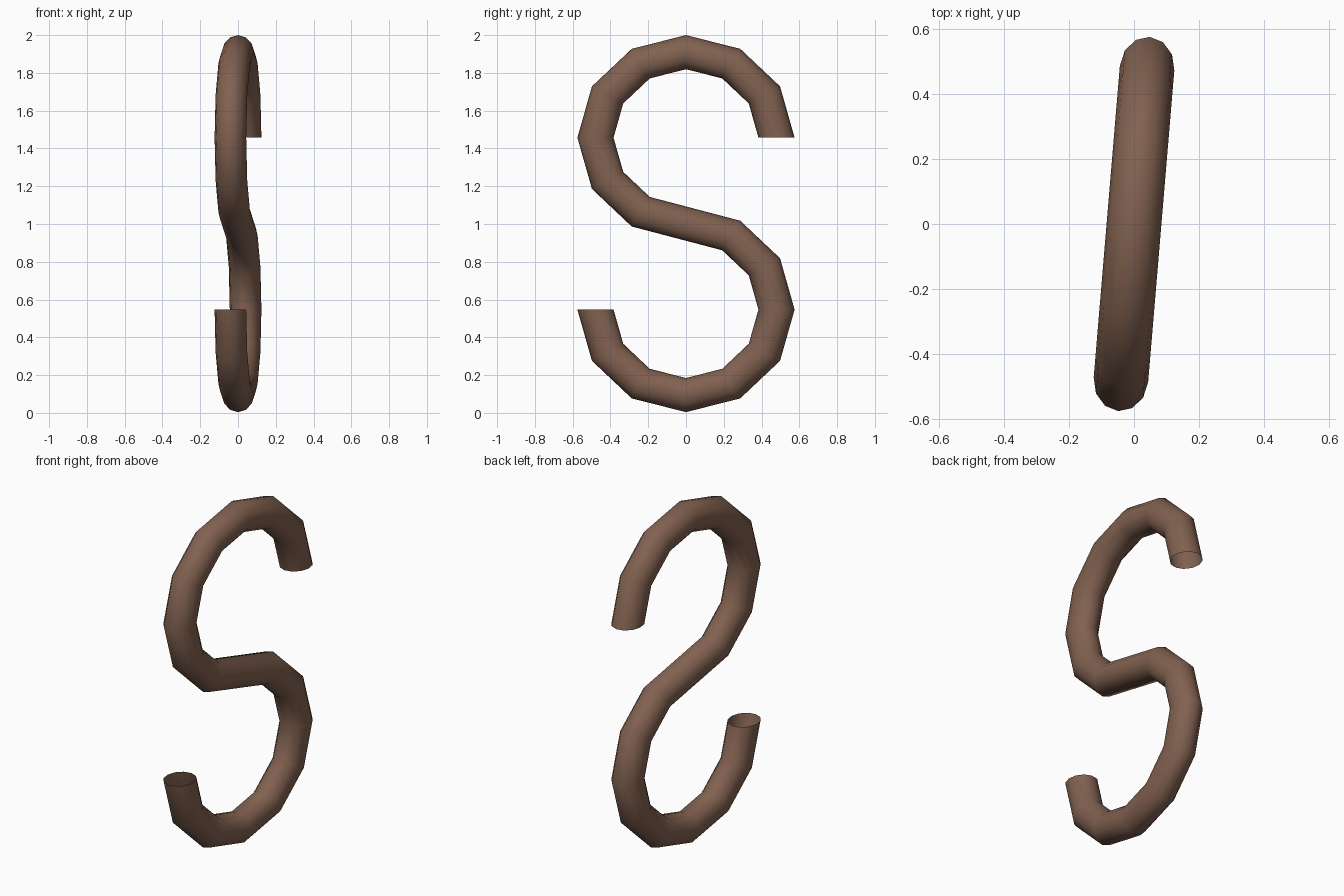
import bpy, bmesh
from math import sin, cos, radians, pi
from mathutils import Matrix

if "Cube" in bpy.data.objects:
    bpy.data.objects.remove(bpy.data.objects["Cube"])

SIDES = 12            # sides of the tube
MAJOR, MINOR = 0.481, 0.096
FLAT_X, FLAT_Z = 0.875, 0.941   # slight squash of the round bends


def ring(bm, centre_z, degrees, side):
    """One radial cross-section of a bend; side flips it for the opposite bend."""
    a = radians(degrees)
    verts = []
    for i in range(SIDES):
        t = 2 * pi * i / SIDES
        r = MAJOR + side * MINOR * cos(t)
        verts.append(bm.verts.new((MINOR * FLAT_X * sin(t), r * cos(a),
                                   centre_z + FLAT_Z * r * sin(a))))
    return verts


# Upper bend, then lower bend turning the other way, skinned as one open tube
bm = bmesh.new()
rings = [ring(bm, 1.457, d, 1) for d in range(0, 241, 30)]
rings += [ring(bm, 0.547, d, -1) for d in range(60, -181, -30)]
for a, b in zip(rings, rings[1:]):
    for i in range(SIDES):
        j = (i + 1) % SIDES
        bm.faces.new((a[i], a[j], b[j], b[i]))
bmesh.ops.recalc_face_normals(bm, faces=bm.faces)

# Slight turn about the vertical axis
bmesh.ops.transform(bm, matrix=Matrix.Rotation(radians(-4.8), 4, 'Z'), verts=bm.verts)
for f in bm.faces:
    f.smooth = True

mesh = bpy.data.meshes.new("s_hook")
bm.to_mesh(mesh)
bm.free()
hook = bpy.data.objects.new("s_hook", mesh)
bpy.context.collection.objects.link(hook)

# Brown finish
mat = bpy.data.materials.new("brown_metal")
mat.diffuse_color = (0.22, 0.12, 0.08, 1)
mat.use_nodes = True
mat.node_tree.nodes["Principled BSDF"].inputs["Base Color"].default_value = mat.diffuse_color
mesh.materials.append(mat)
